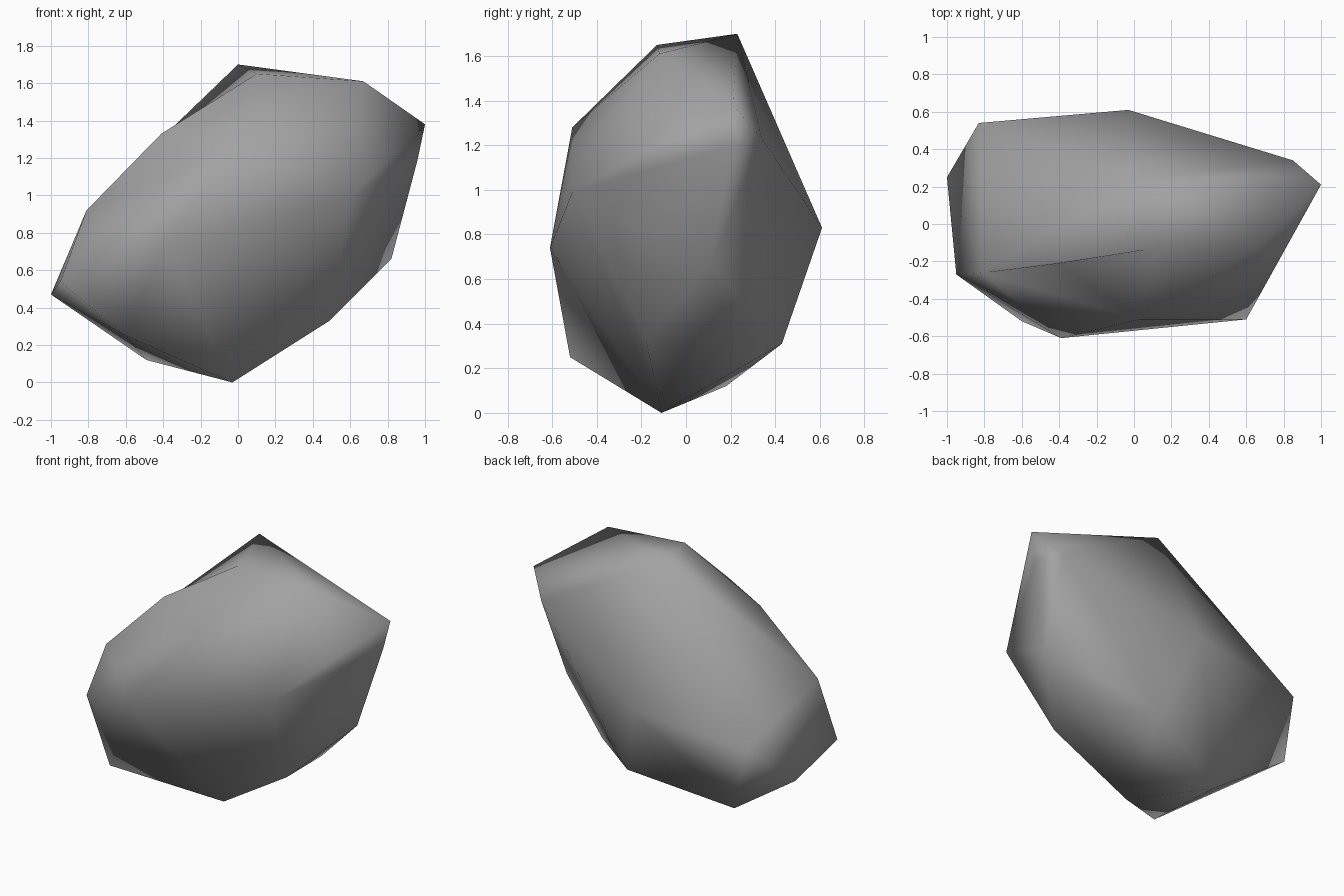
import bpy
import bmesh

# Remove the default object
default_cube = bpy.data.objects.get("Cube")
if default_cube:
    bpy.data.objects.remove(default_cube, do_unlink=True)


def flat_material(name, color):
    """One plain matte colour for viewport and render."""
    material = bpy.data.materials.new(name)
    material.use_nodes = True
    material.diffuse_color = color
    shader = material.node_tree.nodes["Principled BSDF"]
    shader.inputs["Base Color"].default_value = color
    shader.inputs["Roughness"].default_value = 0.9
    return material


def build_boulder(name, corners, dents, material):
    """Wrap a skin around the named corners, then turn some ridges into dents."""
    bm = bmesh.new()
    verts = {label: bm.verts.new(point) for label, point in corners.items()}
    bmesh.ops.convex_hull(bm, input=bm.verts[:], use_existing_faces=False)
    bmesh.ops.recalc_face_normals(bm, faces=bm.faces[:])

    # Turning a ridge to the other diagonal of its two faces makes a hollow
    for start, end in dents:
        ridge = bm.edges.get((verts[start], verts[end]))
        if ridge:
            bmesh.utils.edge_rotate(ridge, False)

    for face in bm.faces:
        face.smooth = True
    bm.normal_update()

    mesh = bpy.data.meshes.new(name)
    bm.to_mesh(mesh)
    bm.free()
    mesh.materials.append(material)
    boulder = bpy.data.objects.new(name, mesh)
    bpy.context.collection.objects.link(boulder)

    # Large faces lead the smooth shading
    shading = boulder.modifiers.new("Large face shading", "WEIGHTED_NORMAL")
    shading.mode = "FACE_AREA"
    return boulder


corners = {
    # Crown: the peak and the ridge sloping down to the shoulder
    "peak": (0, .23, 1.7),
    "crown_front": (.1, -.13, 1.65),
    "crown_left": (.67, -.12, 1.61),
    "left_tip": (1, .21, 1.38),
    "ridge_middle": (-.41, -.21, 1.33),
    "ridge_low": (-.81, -.26, .92),
    # Front: the broad bulge
    "brow": (.03, -.51, 1.28),
    "front_left": (.6, -.51, .99),
    "belly": (-.39, -.61, .74),
    "front_foot": (-.6, -.52, .25),
    # Back and both ends
    "left_edge": (.96, .19, 1.19),
    "back_left": (.85, .34, 1.23),
    "back_middle": (-.03, .61, .83),
    "back_right": (-.83, .54, .74),
    "right_tip": (-1, .25, .47),
    "right_front": (-.95, -.27, .54),
    "left_low": (.82, .11, .66),
    # Underside: tapers to a single low point
    "under_left": (.5, .19, .34),
    "under_front": (.49, -.18, .33),
    "under_back": (.14, .43, .31),
    "under_right": (-.49, .18, .12),
    "base": (-.03, -.11, 0),
}

# Hollows behind the ridge, under the front bulge and low on the back
dents = [
    ("peak", "ridge_middle"),
    ("under_front", "front_foot"),
    ("front_left", "front_foot"),
    ("back_right", "under_back"),
]

stone_grey = flat_material("stone grey", (.36, .36, .36, 1))
build_boulder("boulder", corners, dents, stone_grey)
